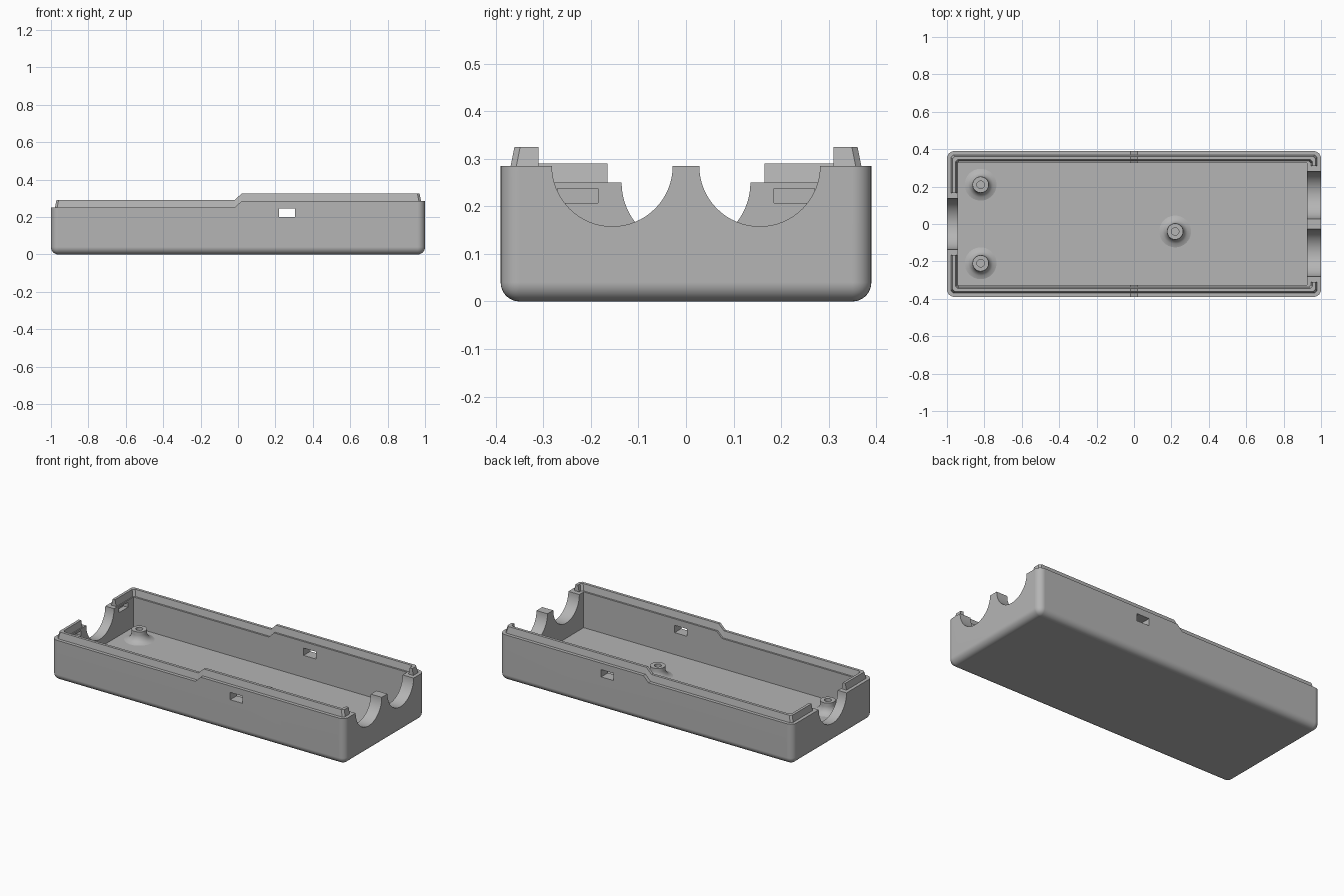
import bpy, bmesh, math
from mathutils import Matrix, Vector

cube = bpy.data.objects.get("Cube")
if cube:
    bpy.data.objects.remove(cube, do_unlink=True)

grey = bpy.data.materials.new("plain grey")
grey.use_nodes = True
grey.diffuse_color = (0.46, 0.46, 0.46, 1)
grey.node_tree.nodes["Principled BSDF"].inputs["Base Color"].default_value = grey.diffuse_color

HX, HY = 1.0, 0.39          # outer half sizes
LOW, HIGH, STEP = 0.25, 0.285, 0.018
FLOOR = 0.065


def make(name, bm):
    bmesh.ops.recalc_face_normals(bm, faces=bm.faces)
    mesh = bpy.data.meshes.new(name)
    bm.to_mesh(mesh)
    bm.free()
    mesh.materials.append(grey)
    obj = bpy.data.objects.new(name, mesh)
    bpy.context.collection.objects.link(obj)
    return obj


def activate(obj):
    bpy.ops.object.select_all(action='DESELECT')
    obj.select_set(True)
    bpy.context.view_layer.objects.active = obj


def smooth(obj):
    activate(obj)
    bpy.ops.object.shade_smooth_by_angle(angle=math.radians(30))


def box_bm(x0, x1, y0, y1, z0, z1):
    bm = bmesh.new()
    centre = Vector((x0 + x1, y0 + y1, z0 + z1)) / 2
    size = Matrix.Diagonal((x1 - x0, y1 - y0, z1 - z0, 1))
    bmesh.ops.create_cube(bm, size=1, matrix=Matrix.Translation(centre) @ size)
    return bm


def round_bm(x0, x1, y, z, radius):
    bm = bmesh.new()
    place = Matrix.Translation(((x0 + x1) / 2, y, z)) @ Matrix.Rotation(math.pi / 2, 4, 'Y')
    bmesh.ops.create_cone(bm, cap_ends=True, segments=64, radius1=radius,
                          radius2=radius, depth=x1 - x0, matrix=place)
    return bm


def cut(obj, bm):
    cutter = make("cutter", bm)
    cutter.hide_render = True
    mod = obj.modifiers.new("cut", 'BOOLEAN')
    mod.operation = 'DIFFERENCE'
    mod.solver = 'EXACT'
    mod.object = cutter
    activate(obj)
    bpy.ops.object.modifier_apply(modifier=mod.name)
    bpy.data.objects.remove(cutter, do_unlink=True)


# Rounded outer tub
bm = box_bm(-HX, HX, -HY, HY, 0, 0.4)
edges = [e for e in bm.edges if min(v.co.z for v in e.verts) < 0.1]
bmesh.ops.bevel(bm, geom=edges, offset=0.04, segments=8, profile=0.5, affect='EDGES')
tub = make("tub", bm)

# Stepped rim
bm = bmesh.new()
profile = [(-1.2, LOW), (-STEP, LOW), (STEP, HIGH), (1.2, HIGH), (1.2, 0.6), (-1.2, 0.6)]
face = bm.faces.new([bm.verts.new((x, -0.6, z)) for x, z in profile])
out = bmesh.ops.extrude_face_region(bm, geom=[face])
bmesh.ops.translate(bm, vec=(0, 1.2, 0), verts=[v for v in out["geom"] if isinstance(v, bmesh.types.BMVert)])
cut(tub, bm)

# Cavity, cable notches and side windows
cut(tub, box_bm(-0.94, 0.925, -0.325, 0.325, FLOOR, 0.6))
for side in (-1, 1):
    cut(tub, round_bm(0.88, 1.1, side * 0.155, HIGH, 0.127))
cut(tub, round_bm(-1.1, -0.9, 0, LOW, 0.1355))
cut(tub, box_bm(0.22, 0.305, -0.5, 0.5, 0.2, 0.245))

# Blind latch pockets inside the low end wall
for side in (-1, 1):
    ya, yb = sorted((side * 0.185, side * 0.27))
    cut(tub, box_bm(-0.97, -0.9, ya, yb, 0.207, 0.238))
smooth(tub)
mod = tub.modifiers.new("even shading", 'WEIGHTED_NORMAL')
mod.keep_sharp = True


# Tapered locating lips, one per long side
def lip_path(d, c=0.012):
    x, y = HX - d, HY - d
    return [(x, 0.31), (x, y - c), (x - c, y), (STEP, y), (-STEP, y),
            (c - x, y), (-x, y - c), (-x, 0.165)]


def lip(name, side):
    section = [(0.019, -0.01), (0.021, 0), (0.029, 0.04), (0.046, 0.04), (0.054, 0), (0.056, -0.01)]
    bm = bmesh.new()
    rails = []
    for d, h in section:
        rails.append([bm.verts.new((x, side * y, h + (HIGH if x > 0 else LOW)))
                      for x, y in lip_path(d)])
    n = len(rails)
    for i in range(n):
        a, b = rails[i], rails[(i + 1) % n]
        for j in range(len(a) - 1):
            bm.faces.new((a[j], a[j + 1], b[j + 1], b[j]))
    for end in (0, -1):
        bm.faces.new([r[end] for r in rails])
    return make(name, bm)


lip("front_lip", -1)
lip("back_lip", 1)


# Screw posts with flared feet and a blind hole
def post(name, x, y):
    profile = [(0.085, 0), (0.066, 0.006), (0.053, 0.017), (0.045, 0.032), (0.043, 0.043),
               (0.043, 0.065), (0.02, 0.065), (0.02, 0.01), (0, 0.01)]
    bm = bmesh.new()
    verts = [bm.verts.new((r, 0, h)) for r, h in profile]
    lines = [bm.edges.new(p) for p in zip(verts, verts[1:])]
    bmesh.ops.spin(bm, geom=verts + lines, cent=(0, 0, 0), axis=(0, 0, 1),
                   angle=math.tau, steps=40)
    bmesh.ops.remove_doubles(bm, verts=bm.verts, dist=0.0001)
    bmesh.ops.translate(bm, vec=(x, y, FLOOR), verts=bm.verts)
    smooth(make(name, bm))


post("front_post", -0.82, -0.21)
post("back_post", -0.82, 0.21)
post("middle_post", 0.22, -0.04)
